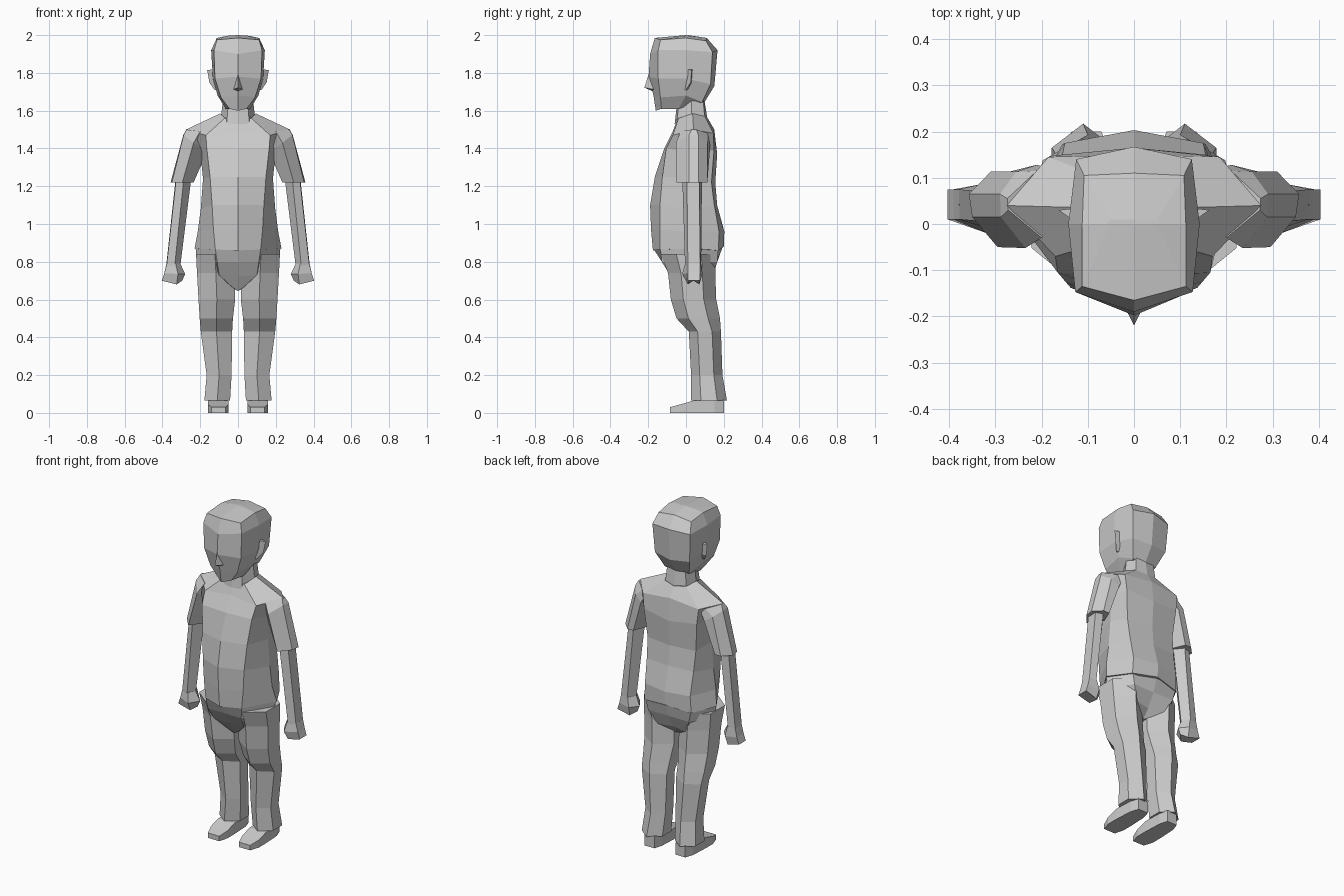
import bpy, bmesh, math

grey = bpy.data.materials.new("plain grey")
grey.diffuse_color = (0.6, 0.6, 0.6, 1)


def finish(name, bm, mirror=False):
    bmesh.ops.remove_doubles(bm, verts=bm.verts, dist=0.0005)
    bmesh.ops.recalc_face_normals(bm, faces=bm.faces)
    me = bpy.data.meshes.new(name)
    bm.to_mesh(me)
    bm.free()
    me.materials.append(grey)
    ob = bpy.data.objects.new(name, me)
    bpy.context.collection.objects.link(ob)
    if mirror:
        ob.modifiers.new("other side", 'MIRROR')
    return ob


def loft(name, rings, mirror=False):
    """Skin closed rings of points, flat-shaded, with both ends capped."""
    bm = bmesh.new()
    vs = [[bm.verts.new(p) for p in r] for r in rings]
    n = len(vs[0])
    for a, b in zip(vs, vs[1:]):
        for i in range(n):
            j = (i + 1) % n
            bm.faces.new((a[i], a[j], b[j], b[i]))
    for r in (vs[0], vs[-1]):
        bm.faces.new(r)
    return finish(name, bm, mirror)


def sym(half):
    """Half ring from front centre to back centre, completed on the other side."""
    return half + [(-x, y, z) for x, y, z in half[-2:0:-1]]


def hexring(cx, cy, rx, ry, z):
    """Six-sided section with a ridge at the front and back."""
    return [(cx + rx * s, cy + ry * c, z) for s, c in
            ((0, -1), (1, -.45), (1, .45), (0, 1), (-1, .45), (-1, -.45))]


# Head: crown, brow, cheek, jaw and chin rings
loft("head", [sym(r) for r in (
    [(0, 0, 2.0), (.05, 0, 1.997), (.06, 0, 1.996), (.05, .01, 1.996), (0, .01, 2.0)],
    [(0, -.165, 1.985), (.112, -.135, 1.975), (.112, 0, 1.985), (.108, .105, 1.97), (0, .11, 1.985)],
    [(0, -.19, 1.9), (.127, -.147, 1.92), (.142, 0, 1.92), (.125, .14, 1.91), (0, .167, 1.92)],
    [(0, -.198, 1.78), (.122, -.147, 1.77), (.133, 0, 1.77), (.115, .13, 1.74), (0, .15, 1.73)],
    [(0, -.172, 1.68), (.09, -.135, 1.67), (.108, 0, 1.68), (.08, .085, 1.645), (0, .095, 1.64)],
    [(0, -.16, 1.6), (.045, -.13, 1.61), (.065, -.04, 1.61), (.06, .07, 1.64), (0, .08, 1.64)])])

# Nose
bm = bmesh.new()
top, tip, base, left, right = [bm.verts.new(p) for p in (
    (0, -.196, 1.8), (0, -.22, 1.722), (0, -.17, 1.7), (-.027, -.165, 1.712), (.027, -.165, 1.712))]
for f in ((top, left, tip), (top, tip, right), (tip, left, base), (tip, base, right),
          (top, right, base, left)):
    bm.faces.new(f)
finish("nose", bm)

# Ears: thin wedges flaring backwards
loft("ear", [
    [(.12, 0, 1.82), (.163, .03, 1.815), (.12, .035, 1.82)],
    [(.12, -.005, 1.76), (.152, .025, 1.75), (.12, .03, 1.75)],
    [(.11, -.01, 1.71), (.125, 0, 1.71), (.11, .01, 1.71)]], True)

# Neck
loft("neck", [sym(r) for r in (
    [(0, -.045, 1.66), (.05, -.035, 1.66), (.078, .03, 1.67), (.06, .09, 1.67), (0, .095, 1.67)],
    [(0, -.06, 1.53), (.06, -.05, 1.53), (.092, .03, 1.55), (.07, .1, 1.55), (0, .115, 1.55)])])

# Shirt body, from collar to hem
loft("shirt", [sym(r) for r in (
    [(0, -.055, 1.53), (.07, -.04, 1.56), (.095, .035, 1.585), (.07, .1, 1.57), (0, .115, 1.56)],
    [(0, -.07, 1.49), (.17, -.07, 1.47), (.275, .04, 1.5), (.185, .145, 1.48), (0, .15, 1.5)],
    [(0, -.115, 1.4), (.165, -.105, 1.4), (.2, .04, 1.38), (.175, .148, 1.39), (0, .165, 1.37)],
    [(0, -.165, 1.25), (.148, -.125, 1.25), (.185, .02, 1.24), (.16, .135, 1.22), (0, .155, 1.22)],
    [(0, -.19, 1.1), (.137, -.138, 1.1), (.197, .02, 1.08), (.155, .15, 1.1), (0, .165, 1.1)],
    [(0, -.185, .97), (.13, -.137, .97), (.213, .02, .96), (.15, .175, .96), (0, .203, .96)],
    [(0, -.175, .86), (.12, -.137, .865), (.23, .04, .87), (.155, .172, .86), (0, .2, .88)])])

# Trouser seat
loft("trouser_seat", [sym(r) for r in (
    [(0, -.17, .865), (.12, -.135, .865), (.225, .035, .88), (.152, .17, .87), (0, .198, .89)],
    [(0, -.125, .8), (.11, -.128, .8), (.218, .035, .8), (.135, .166, .8), (0, .165, .8)],
    [(0, -.075, .72), (.1, -.085, .73), (.13, .03, .72), (.1, .14, .72), (0, .12, .72)],
    [(0, -.035, .645), (.035, -.04, .67), (.05, .03, .67), (.04, .1, .68), (0, .08, .67)])])

# Trouser legs, thigh to hem
loft("trouser_leg", [hexring(*r) for r in (
    (.122, .015, .1, .148, .84), (.117, .03, .1, .125, .74), (.112, .04, .097, .12, .6),
    (.115, .065, .088, .115, .5), (.114, .1, .083, .085, .43),
    (.1, .11, .066, .083, .2), (.11, .122, .068, .095, .065))], True)

# Shoes: low toe at the front, block heel inside the hem
loft("shoe", [
    [(x, y, z) for x, z in ((x0, 0), (x1, 0), (x1, h), (x0, h))]
    for y, x0, x1, h in ((-.085, .065, .14, .03), (-.03, .05, .158, .045),
                         (.04, .05, .158, .065), (.15, .055, .152, .07), (.2, .07, .135, .07))], True)

# Sleeves, blended into the shoulder point and widening to the cuff
loft("sleeve", [
    [(.2, -.03, 1.49), (.272, .03, 1.5), (.274, .055, 1.5), (.21, .115, 1.48), (.18, .12, 1.46), (.15, .03, 1.44)],
    [(.235, -.052, 1.43), (.288, .015, 1.47), (.29, .065, 1.47), (.255, .113, 1.44), (.21, .128, 1.41), (.165, .03, 1.38)],
    [(.295, -.05, 1.22), (.35, .015, 1.22), (.357, .065, 1.22), (.31, .113, 1.22), (.27, .113, 1.22), (.235, .03, 1.22)]],
    True)

# Bare forearms
loft("forearm", [
    [(.285, -.02, 1.26), (.325, .005, 1.26), (.328, .07, 1.26), (.285, .085, 1.26), (.245, .035, 1.26)],
    [(.335, -.005, .78), (.378, .01, .78), (.38, .075, .78), (.335, .08, .78), (.305, .035, .78)]], True)

# Hands: faceted fists
loft("hand", [
    [(.33, -.005, .79), (.377, .01, .79), (.379, .075, .79), (.33, .08, .79), (.305, .035, .79)],
    [(.318, -.02, .735), (.39, .01, .74), (.39, .075, .74), (.32, .088, .735), (.28, .04, .735)],
    [(.325, .01, .68), (.403, .01, .7), (.403, .075, .7), (.325, .07, .68), (.295, .04, .7)]], True)
